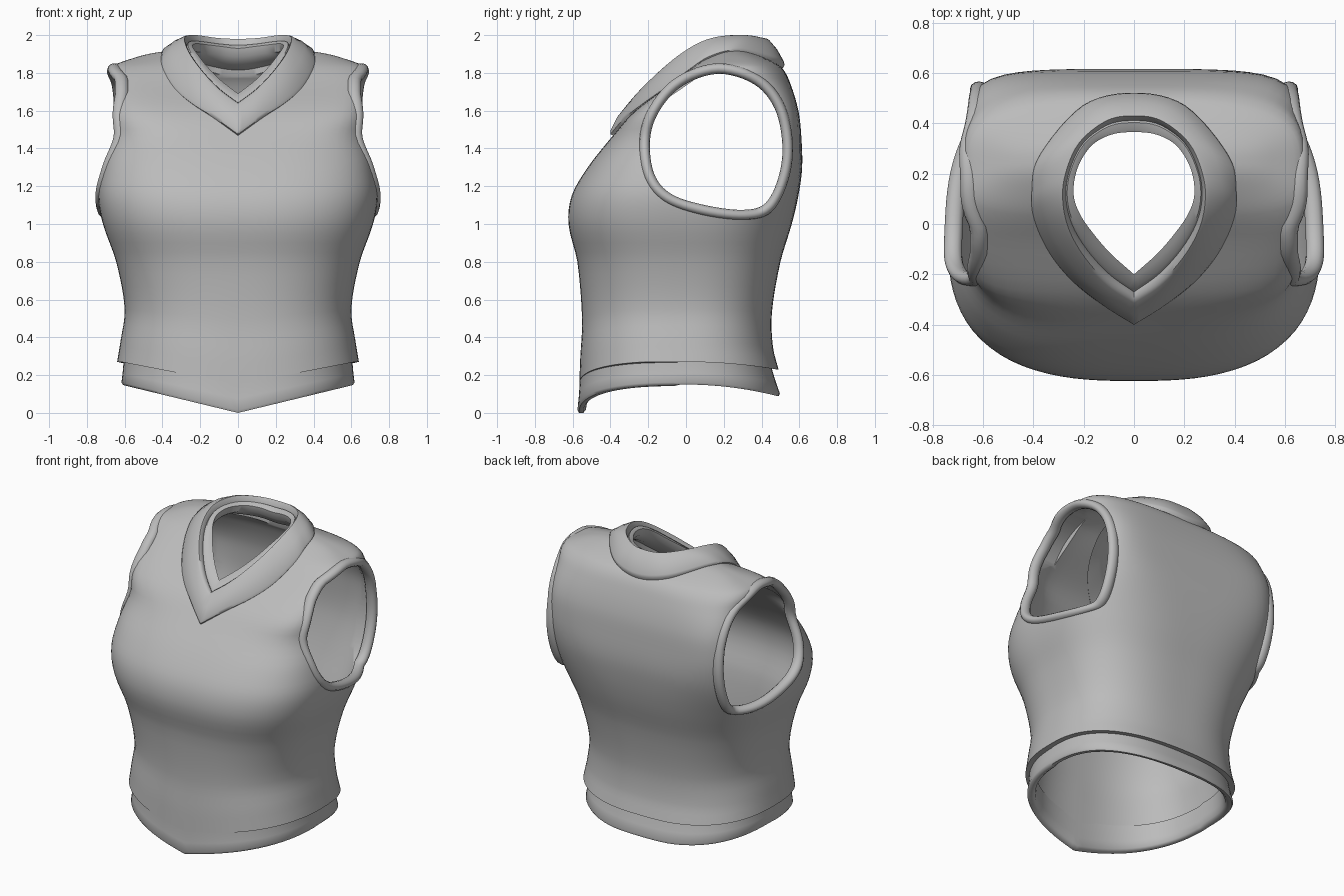
import bpy, bmesh, math
from mathutils import Vector

cube = bpy.data.objects.get("Cube")
if cube:
    bpy.data.objects.remove(cube, do_unlink=True)

fabric = bpy.data.materials.new("grey_fabric")
fabric.use_nodes = True
GREY = (0.5, 0.5, 0.5, 1)
fabric.diffuse_color = GREY
fabric.node_tree.nodes["Principled BSDF"].inputs["Base Color"].default_value = GREY

COLS = 96
WALL = 0.04

# Torso sections: height, half width, front y, back y, widest y, front and back squareness
SECTIONS = [
    (.27, .64, -.565, .49, -.03, 2.5, 2.5),
    (.38, .622, -.56, .46, -.03, 2.5, 2.5),
    (.55, .6, -.55, .455, -.03, 2.5, 2.6),
    (.8, .645, -.575, .5, -.04, 2.6, 2.8),
    (1, .715, -.622, .56, -.05, 2.7, 3),
    (1.15, .74, -.605, .595, -.04, 2.8, 3.5),
    (1.3, .72, -.52, .615, 0, 3, 4.5),
    (1.47, .685, -.385, .61, .08, 3.5, 6),
    (1.6, .672, -.27, .595, .15, 6, 6),
    (1.75, .67, -.07, .55, .22, 8, 4),
    (1.83, .67, .03, .505, .24, 5, 3),
    (1.87, .58, .09, .44, .25, 3.5, 3),
    (1.91, .42, .16, .35, .25, 2.5, 2.5),
    (1.93, .2, .19, .31, .25, 2, 2),
]


def section_at(z):
    """Smoothly interpolate the section table at height z."""
    last = len(SECTIONS) - 1
    i = max(k for k in range(last) if SECTIONS[k][0] <= z or k == 0)
    a, b = SECTIONS[i], SECTIONS[i + 1]
    p, q = SECTIONS[max(i - 1, 0)], SECTIONS[min(i + 2, last)]
    h = b[0] - a[0]
    t = min(max((z - a[0]) / h, 0), 1)
    out = []
    for k in range(1, len(a)):
        ma = (b[k] - p[k]) / (b[0] - p[0]) * h
        mb = (q[k] - a[k]) / (q[0] - a[0]) * h
        d = b[k] - a[k]
        out.append(a[k] + t * (ma + t * (3 * d - 2 * ma - mb + t * (ma + mb - 2 * d))))
    return out


def outline(w, f, b, yc, nf, nb):
    """Rounded horizontal section, as a list of (x, y)."""
    pts = []
    for i in range(COLS):
        a = math.tau * i / COLS
        c, s = math.cos(a), math.sin(a)
        n, depth = (nf, yc - f) if s < 0 else (nb, b - yc)
        r = (abs(c) ** n + abs(s) ** n) ** (-1 / n)
        pts.append((w * c * r, yc + depth * s * r))
    return pts


def hem_height(x, y, side, front_drop, back_drop):
    """Pointed at the front, gently curved at the back."""
    if y < -.03:
        return side - front_drop * (1 - min(abs(x) / .62, 1))
    return side - back_drop * min(y / .48, 1) ** 2 if y > 0 else side


def loft(name, rings, wrap=False, caps=False):
    bm = bmesh.new()
    rows = [[bm.verts.new(p) for p in ring] for ring in rings]
    pairs = list(zip(rows, rows[1:])) + ([(rows[-1], rows[0])] if wrap else [])
    for lo, hi in pairs:
        for i in range(len(lo)):
            j = (i + 1) % len(lo)
            bm.faces.new((lo[i], lo[j], hi[j], hi[i]))
    if caps:
        bm.faces.new(rows[0])
        bm.faces.new(rows[-1])
    bmesh.ops.recalc_face_normals(bm, faces=bm.faces)
    mesh = bpy.data.meshes.new(name)
    bm.to_mesh(mesh)
    bm.free()
    mesh.materials.append(fabric)
    obj = bpy.data.objects.new(name, mesh)
    bpy.context.collection.objects.link(obj)
    return obj


def spline(pts, closed, steps=6):
    """Curve through points; an open one is half of a mirrored ring."""
    pts = [Vector(p) for p in pts]
    if closed:
        ext = [pts[-1]] + pts + pts[:2]
    else:
        m = pts[-2]
        ext = [2 * pts[0] - pts[1]] + pts + [Vector((-m.x, m.y, m.z))]
    out = []
    for p, a, b, q in zip(ext, ext[1:], ext[2:], ext[3:]):
        for k in range(steps):
            t = k / steps
            out.append(a + .5 * t * ((b - p) + t * ((2 * p - 5 * a + 4 * b - q)
                       + t * (3 * a - p - 3 * b + q))))
    if not closed:
        out.append(pts[-1])
        out += [Vector((-v.x, v.y, v.z)) for v in out[-2:0:-1]]
    return out


# Torso: hollow shell, lofted down the inside and up the outside
def torso_ring(z, inset):
    w, f, b, yc, nf, nb = section_at(z)
    fall = min(max((.8 - z) / .53, 0), 1)
    drop = inset * min(max((z - 1.45) / .35, 0), 1)
    ring = []
    for x, y in outline(w - inset, f + inset, b - inset, yc, nf, nb):
        shift = (hem_height(x, y, .27, .12, .04) - .27) * fall
        ring.append((x, y, z + shift - drop))
    return ring


levels = []
for low, high in zip(SECTIONS, SECTIONS[1:]):
    levels += [low[0] + (high[0] - low[0]) * k / 4 for k in range(4)]
levels.append(SECTIONS[-1][0])
torso = loft("torso", [torso_ring(z, WALL) for z in reversed(levels)]
             + [torso_ring(z, 0) for z in levels], caps=True)

# Hem band: closed profile of (inset, height share)
hem_rings = []
for inset, t in [(.012, 1.3), (.01, .9), (.006, .5), (0, .1), (.008, 0), (.03, 0),
                 (.045, .12), (.05, .5), (.05, 1.3)]:
    ring = []
    for x, y in outline(.617 - inset, -.574 + inset, .465 + .035 * (1 - t) - inset,
                        -.03, 2.5, 2.5):
        bottom = hem_height(x, y, .15, .15, .06)
        top = hem_height(x, y, .27, .12, .04)
        ring.append((x, y, bottom + (top - bottom) * t))
    hem_rings.append(ring)
hem = loft("hem_band", hem_rings, wrap=True)

# Armholes: outline in (y, z), with a rounded rim on each side
ARMHOLE = [(-.19, 1.45), (-.14, 1.6), (-.02, 1.73), (.17, 1.795), (.36, 1.74),
           (.47, 1.61), (.51, 1.42), (.49, 1.25), (.42, 1.11), (.3, 1.075),
           (.1, 1.1), (-.08, 1.16), (-.17, 1.27)]
hole = spline([(0, y, z) for y, z in ARMHOLE], True)
middle = Vector((0, .17, 1.43))
RIM = .028


def side_x(y, z):
    w, f, b, yc, nf, nb = section_at(z)
    n, depth = (nf, yc - f) if y < yc else (nb, b - yc)
    t = min(abs(y - yc) / depth, 1)
    return max(w * (1 - t ** n) ** (1 / n), .635)


parts, cutters = [torso, hem], []
for side, label in ((1, "left"), (-1, "right")):
    path = [p + (p - middle).normalized() * RIM for p in hole]
    rings = []
    for k in range(12):
        a = math.tau * k / 12
        rings.append([(side * (side_x(p.y, p.z) - .02 + .036 * math.sin(a)),
                       *(p + (p - middle).normalized() * RIM * math.cos(a)).yz)
                      for p in path])
    parts.append(loft(label + "_armhole_rim", rings, wrap=True))
    cutters.append(loft(label + "_armhole_cutter",
                        [[(side * x, p.y, p.z) for p in path] for x in (.5, 1)], caps=True))

# Collar: outer edge, crest and opening, each from front tip to back centre
OUTER = [(0, -.39, 1.47), (.12, -.315, 1.555), (.24, -.22, 1.63), (.33, -.11, 1.71),
         (.39, .02, 1.81), (.4, .13, 1.88), (.37, .27, 1.91), (.2, .465, 1.86),
         (0, .515, 1.83)]
CREST = [(0, -.3, 1.64), (.1, -.235, 1.715), (.19, -.14, 1.81), (.255, -.03, 1.9),
         (.282, .08, 1.965), (.275, .19, 1.995), (.22, .32, 2), (.11, .41, 1.985),
         (0, .43, 1.98)]
OPENING = [(0, -.2, 1.69), (.09, -.12, 1.76), (.16, -.04, 1.83), (.215, .04, 1.9),
           (.24, .12, 1.94), (.225, .22, 1.955), (.17, .31, 1.95), (.09, .355, 1.94),
           (0, .365, 1.93)]
outer, crest, opening = (spline(c, False) for c in (OUTER, CREST, OPENING))
heart = Vector((0, .12, 1.2))


def band(a, b, t, lift=0, dz=0):
    """Ring between two rings, lifted off the body and moved in height."""
    ring = []
    for p, q in zip(a, b):
        v = p.lerp(q, t)
        ring.append(v + (v - heart).normalized() * lift + Vector((0, 0, dz)))
    return ring


collar = loft("collar", [
    band(outer, crest, 0, -.03), band(outer, crest, 0, .012), band(outer, crest, .08, .02),
    band(outer, crest, .5, .022), band(outer, crest, .9, .008), crest,
    band(crest, opening, .2, 0, -.008), band(crest, opening, .3, 0, -.025),
    band(crest, opening, .42, 0, -.012), band(crest, opening, .8, 0, -.002), opening,
    band(opening, outer, .05, 0, -.04), band(opening, outer, .5, -.05)], wrap=True)
parts.append(collar)

# Neck opening in the torso, hidden under the collar
neck = band(outer, crest, .5)
cutters.append(loft("neck_cutter", [[(p.x, p.y, z) for p in neck] for z in (1.2, 2.3)],
                    caps=True))

bpy.context.view_layer.objects.active = torso
for cutter in cutters:
    cutter.hide_render = True
    mod = torso.modifiers.new(cutter.name, "BOOLEAN")
    mod.operation, mod.solver, mod.object = "DIFFERENCE", "EXACT", cutter
    bpy.ops.object.modifier_apply(modifier=mod.name)
for cutter in cutters:
    bpy.data.objects.remove(cutter, do_unlink=True)

# Smooth cloth with crisp band edges
for obj in parts:
    bpy.ops.object.select_all(action="DESELECT")
    obj.select_set(True)
    bpy.context.view_layer.objects.active = obj
    bpy.ops.object.shade_smooth_by_angle(angle=math.radians(50))
